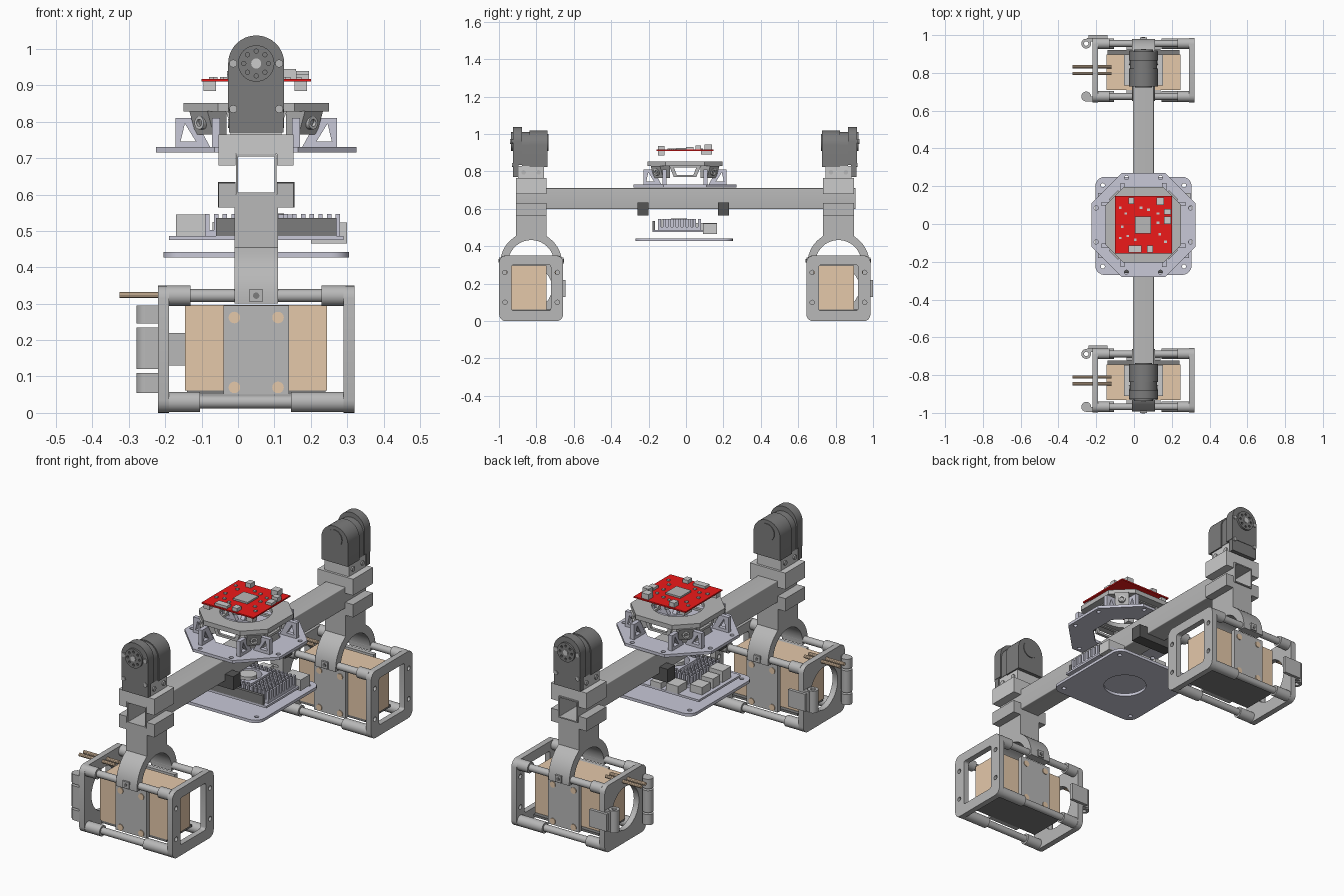
import bpy, bmesh
from math import cos, sin, pi
from mathutils import Vector, Matrix

if "Cube" in bpy.data.objects:
    bpy.data.objects.remove(bpy.data.objects["Cube"])


def mat(name, r, g, b):
    m = bpy.data.materials.new(name)
    m.diffuse_color = (r, g, b, 1)
    m.use_nodes = True
    m.node_tree.nodes["Principled BSDF"].inputs["Base Color"].default_value = m.diffuse_color
    return m


GREY = mat("mid_grey", .48, .48, .48)
LIGHT = mat("light_grey", .68, .68, .68)
DARK = mat("dark_grey", .2, .2, .2)
BLACK = mat("charcoal", .09, .09, .09)
LAV = mat("lavender_grey", .58, .58, .68)
TAN = mat("tan", .78, .58, .40)
RED = mat("red", .85, .01, .01)


def circ(u, v, r, n=24, a0=0, a1=2 * pi):
    k = n if a1 - a0 > 6.2 else n - 1
    return [(u + r * cos(a0 + (a1 - a0) * i / k), v + r * sin(a0 + (a1 - a0) * i / k)) for i in range(n)]


def rrect(u, v, w, h, r):
    pts = []
    for i, (sx, sy) in enumerate([(1, 1), (-1, 1), (-1, -1), (1, -1)]):
        pts += circ(u + sx * (w / 2 - r), v + sy * (h / 2 - r), r, 6, i * pi / 2, (i + 1) * pi / 2)
    return pts


def octagon(h, f):
    return [(h, -f), (h, f), (f, h), (-f, h), (-h, f), (-h, -f), (-f, -h), (f, -h)]


def prism(name, loops, axis, a, b, m, loc=(0, 0, 0), rot=0):
    """Extrude outline (first loop) with holes (other loops) along an axis from a to b."""
    put = {'x': lambda u, v: (a, u, v), 'y': lambda u, v: (u, a, v), 'z': lambda u, v: (u, v, a)}[axis]
    bm = bmesh.new()
    for lp in loops:
        vs = [bm.verts.new(put(*p)) for p in lp]
        for i in range(len(vs)):
            bm.edges.new((vs[i - 1], vs[i]))
    bmesh.ops.triangle_fill(bm, edges=bm.edges[:], use_beauty=True)
    ext = bmesh.ops.extrude_face_region(bm, geom=bm.faces[:], use_keep_orig=True)
    d = Vector([(b - a) if c == axis else 0 for c in 'xyz'])
    bmesh.ops.translate(bm, vec=d, verts=[g for g in ext['geom'] if isinstance(g, bmesh.types.BMVert)])
    return finish(name, bm, m, loc, rot)


def finish(name, bm, m, loc=(0, 0, 0), rot=0):
    bmesh.ops.recalc_face_normals(bm, faces=bm.faces[:])
    me = bpy.data.meshes.new(name)
    bm.to_mesh(me)
    bm.free()
    me.materials.append(m)
    ob = bpy.data.objects.new(name, me)
    ob.location = loc
    ob.rotation_euler.z = rot
    bpy.context.collection.objects.link(ob)
    return ob


def boxes(name, m, *dims):
    """One object made of boxes given as x0, x1, y0, y1, z0, z1."""
    bm = bmesh.new()
    for x0, x1, y0, y1, z0, z1 in dims:
        mx = Matrix.Translation(((x0 + x1) / 2, (y0 + y1) / 2, (z0 + z1) / 2)) @ \
            Matrix.Diagonal((abs(x1 - x0), abs(y1 - y0), abs(z1 - z0), 1))
        bmesh.ops.create_cube(bm, size=1, matrix=mx)
    return finish(name, bm, m)


def cyl(name, axis, u, v, r, a, b, m, n=24):
    return prism(name, [circ(u, v, r, n)], axis, a, b, m)


X = .05  # x centre of the beam

# Hollow cross beam
prism("beam", [rrect(X, .655, .112, .112, .004), rrect(X, .655, .1, .1, .003)], 'y', -.91, .905, GREY)

# Dark U brackets under the beam
for y in (-.23, .2):
    prism("beam_bracket", [[(-.055, .565), (.155, .565), (.155, .635), (.107, .635), (.107, .6),
                            (-.007, .6), (-.007, .635), (-.055, .635)]], 'y', y - .03, y + .03, BLACK)

for c, s in ((-.828, -1), (.815, 1)):
    # Saddle clamps above and below the beam
    y0, y1 = c - .082, c + .082
    prism("upper_clamp", [[(-.053, .68), (-.007, .68), (-.007, .711), (.107, .711), (.107, .68),
                           (.153, .68), (.153, .765), (-.053, .765)]], 'y', y0, y1, LIGHT)
    prism("lower_clamp", [[(-.053, .565), (.153, .565), (.153, .632), (.107, .632), (.107, .599),
                           (-.007, .599), (-.007, .632), (-.053, .632)]], 'y', y0, y1, GREY)

    # Hanger column that ends in an arch around the battery cage
    arch = [(c - .165, .3)] + [p for p in circ(c, .31, .165, 24, 0, pi)[::-1] if abs(p[0] - c) > .082] 
    left = [p for p in arch if p[0] < c]
    right = [(2 * c - u, v) for u, v in left][::-1]
    inner = [(c + .123, .3)] + circ(c, .31, .123, 24, 0, pi) + [(c - .123, .3)]
    prism("hanger_arch", [left + [(c - .082, .455), (c - .082, .6), (c + .082, .6), (c + .082, .455)]
                          + right + inner], 'x', -.01, .11, GREY)
    for t in (-1, 1):
        boxes("arch_tab", GREY, (.032, .068, c + t * .15, c + t * .172, .305, .34))
        cyl("arch_screw", 'y', X, .322, .009, c + t * .165, c + t * .175, DARK, 12)

    # Battery cage: end plates, rods and sleeves
    screws = [circ(c + t * .14, z, .012, 12) for t in (-1, 1) for z in (.1, .26)]
    outline = rrect(c, .175, .342, .35, .035)
    prism("cage_window_plate", [outline, rrect(c, .178, .21, .245, .012)] + screws, 'x', .29, .32, GREY)
    prism("cage_door_plate", [outline, circ(c, .178, .112, 32)], 'x', -.22, -.19, GREY)
    for t in (-1, 1):
        for z, xl, xr in ((.03, -.105, .145), (.322, -.13, .23)):
            y = c + t * .14
            cyl("cage_rod", 'x', y, z, .018, -.2, .3, GREY)
            cyl("cage_sleeve_left", 'x', y, z, .028, -.195, xl, GREY)
            cyl("cage_sleeve_right", 'x', y, z, .028, xr, .295, GREY)

    # Battery, clamping plates and screws
    boxes("battery", TAN, (-.145, .245, c - .105, c + .083, .062, .297))
    boxes("battery_tray", DARK, (-.14, .24, c - .105, c + .105, .05, .062))
    for t in (-1, 1):
        boxes("battery_side_plate", GREY, (-.04, .14, c + t * .105, c + t * .128, .05, .295))
        for x in (-.01, .11):
            for z in (.07, .262):
                cyl("plate_screw", 'y', x, z, .016, c + t * .12, c + t * .132, TAN, 16)
        cyl("battery_wire", 'x', c + t * .018, .324, .009, -.325, -.12, TAN, 10)

    # Door hinge and latch
    for z0, z1 in ((.055, .11), (.12, .235), (.245, .295)):
        cyl("hinge_knuckle", 'z', -.253, c - .14, .026, z0, z1, GREY)
        boxes("hinge_arm", GREY, (-.253, -.2, c - .166, c - .14, z0, z1))
    prism("latch_loop", [circ(-.253, c + .14, .026), circ(-.253, c + .14, .012, 12)], 'z', .12, .235, GREY)
    boxes("latch_arm", GREY, (-.25, -.2, c + .15, c + .17, .125, .23))
    boxes("latch_plate", GREY, (-.24, -.14, c + .168, c + .185, .13, .22))

    # Servo, its light foot bracket and horn (outer face points away from the centre)
    def servo_outline(hw, z0, top):
        return circ(X, top - hw, hw, 20, 0, pi) + [(X - hw, z0), (X + hw, z0)]
    o = c + s * .108
    boxes("servo_foot", LIGHT, (-.02, .12, c - .07, c + .07, .765, .83))
    for dx in (-.045, .045):
        for dy in (-.04, .04):
            cyl("foot_bolt", 'x', c + dy, .795, .012, X + dx, X + dx + .032 * (1 if dx > 0 else -1), GREY, 12)
    prism("servo_front", [servo_outline(.077, .835, 1.037)], 'y', o - s * .01, o - s * .058, DARK)
    prism("servo_body", [servo_outline(.072, .83, 1.012)], 'y', o - s * .058, o - s * .1, DARK)
    prism("servo_rear", [servo_outline(.077, .825, 1.018)], 'y', o - s * .1, o - s * .196, DARK)
    boxes("servo_skirt", DARK, (-.025, .125, o - s * .012, o - s * .04, .77, .84))
    prism("servo_horn", [circ(X, .96, .05, 32)] + [circ(*p, .006, 8) for p in circ(X, .96, .034, 8)],
          'y', o, o - s * .012, DARK)
    cyl("horn_hub", 'y', X, .96, .014, o + s * .004, o - s * .01, LIGHT, 16)
    cyl("servo_rear_cap", 'y', X, .955, .045, o - s * .19, o - s * .2, DARK)
    for dx in (-.063, .063):
        for z in (.835, .96):
            cyl("servo_screw", 'y', X + dx, z, .011, o - s * .005, o - s * .02, GREY, 12)

# Octagonal mounting plate with eight pierced gussets
M = (X, -.005, 0)
holes = [circ(a, b, .011, 12) for u in (-.09, .09) for v in (-.25, .25) for a, b in ((u, v), (v, u))]
prism("mount_base", [octagon(.275, .115), octagon(.15, .07)] + holes, 'z', .715, .73, LAV, M)
for k in range(4):
    for y in (-.11, .11):
        prism("mount_gusset", [[(.125, .728), (.222, .728), (.222, .81), (.17, .81)],
                               [(.165, .745), (.208, .745), (.196, .795)]],
              'y', y - .011, y + .011, LAV, M, k * pi / 2)
    # Sloping legs of the upper ring on the diagonals
    prism("ring_leg", [[(.15, .765), (.2, .765), (.225, .83), (.15, .83)]], 'y', -.035, .035, GREY, M, (k + .5) * pi / 2)
    prism("ring_leg_eye", [circ(0, .797, .018, 16), circ(0, .797, .01, 12)], 'x', .19, .222, LIGHT, M, (k + .5) * pi / 2)
    prism("ring_rib", [[(-.085, .83), (-.06, .77), (.06, .77), (.085, .83)],
                       [(-.06, .822), (-.045, .782), (.045, .782), (.06, .822)]],
          'x', .145, .16, GREY, M, k * pi / 2)
prism("mount_ring", [octagon(.2, .105), circ(0, 0, .125, 32)], 'z', .828, .852, GREY, M)

# Red circuit board and its components
boxes("circuit_board", RED, (-.1, .2, -.157, .147, .91, .917))
boxes("main_chip", GREY, (.005, .09, -.05, .04, .917, .926))
boxes("board_connectors", LIGHT,
      (.16, .195, .05, .08, .917, .94), (.12, .16, .1, .14, .917, .945), (.16, .195, .0, .04, .917, .93),
      (-.03, .04, -.15, -.115, .917, .93), (.07, .1, -.15, -.115, .917, .935), (-.03, 0, .105, .14, .917, .94),
      (-.095, -.06, -.15, -.115, .885, .91), (.155, .19, -.15, -.115, .885, .91), (-.09, -.06, .08, .14, .89, .91))
boxes("small_components", LIGHT, *[(x, x + .014, y, y + .012, .917, .923) for x, y in
      ((-.08, .08), (-.05, .05), (-.07, -.02), (-.04, -.07), (.03, .08), (.07, .07),
       (.12, .0), (.13, -.06), (.16, -.1), (.12, .05), (.0, -.09), (-.08, -.08))])

# Lower carrier plate with centre hole
corner = [circ(a, b, .011, 12) for a in (-.215, .215) for b in (-.215, .215)]
prism("carrier_plate", [rrect(0, 0, .51, .52, .05), circ(0, 0, .105, 32)] + corner, 'z', .427, .442, LAV, (X, -.01, 0))

# Computer module: board, pin heat sink, fan and sockets
boxes("computer_board", LAV, (-.19, .29, -.18, .165, .475, .486))
boxes("heat_sink_base", LAV, (-.09, .28, -.15, .08, .486, .502))
boxes("heat_sink_pins", LAV, *[(x, x + .012, y, y + .015, .5, .547)
      for x in [-.09 + .0239 * i for i in range(16)] for y in [-.15 + .0269 * j for j in range(9)]
      if abs(x - .08) > .075 or abs(y + .045) > .075])
prism("fan_shroud", [rrect(.085, -.037, .15, .15, .01), circ(.085, -.037, .065, 32)], 'z', .5, .545, LAV)
cyl("fan_hub", 'z', .085, -.037, .042, .5, .548, LIGHT, 32)
boxes("sockets", LIGHT, (-.17, -.09, -.13, -.06, .486, .545), (-.17, -.1, -.04, .02, .486, .535),
      (-.17, -.1, .04, .11, .486, .525), (-.07, .0, .09, .165, .486, .525),
      (.03, .09, .1, .165, .486, .515), (.2, .3, .09, .165, .466, .523))
boxes("pin_header", DARK, (-.06, .27, -.18, -.165, .486, .535))

bpy.ops.object.select_all(action='SELECT')
bpy.context.view_layer.objects.active = bpy.data.objects["beam"]
bpy.ops.object.shade_smooth_by_angle(angle=.6)
